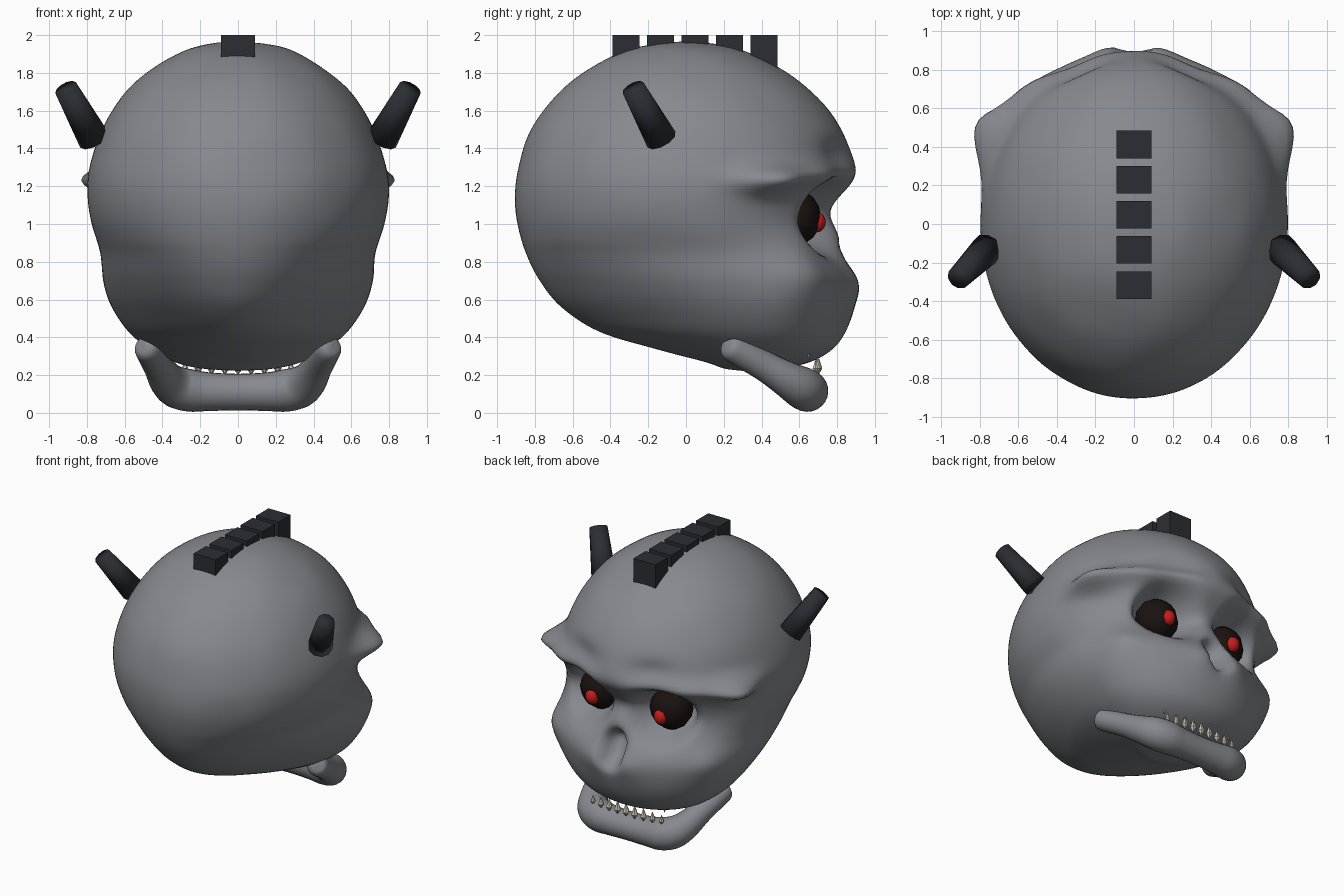
import bpy, bmesh, math
from mathutils import Vector, noise

if "Cube" in bpy.data.objects:
    bpy.data.objects.remove(bpy.data.objects["Cube"])


def mat(name, rgb):
    m = bpy.data.materials.new(name)
    m.diffuse_color = (*rgb, 1)
    m.use_nodes = True
    m.node_tree.nodes["Principled BSDF"].inputs["Base Color"].default_value = m.diffuse_color
    return m


SKIN = mat("slate_bone", (0.24, 0.25, 0.275))
DARK = mat("dark_horn", (0.024, 0.027, 0.034))
BLACK = mat("eye_black", (0.010, 0.006, 0.005))
RED = mat("pupil_red", (0.55, 0.012, 0.012))
BONE = mat("tooth", (0.62, 0.58, 0.47))


def finish(name, bm, material, smooth=True):
    bmesh.ops.recalc_face_normals(bm, faces=bm.faces)
    me = bpy.data.meshes.new(name)
    for f in bm.faces:
        f.smooth = smooth
    bm.to_mesh(me)
    bm.free()
    ob = bpy.data.objects.new(name, me)
    bpy.context.collection.objects.link(ob)
    me.materials.append(material)
    return ob


def catmull(a, b, c, d, t):
    return [0.5 * (2 * q + (r - p) * t + (2 * p - 5 * q + 4 * r - s) * t * t
                   + (3 * q - p - 3 * r + s) * t ** 3) for p, q, r, s in zip(a, b, c, d)]


def spline(rows, steps):
    rows = [rows[0]] + rows + [rows[-1]]
    out = [catmull(*rows[i:i + 4], k / steps) for i in range(len(rows) - 3) for k in range(steps)]
    return out + [list(rows[-1])]


# skull cross-sections: height, back y, front y, half width, y of widest point
SECTIONS = [
    (.222, .30, .30, 0, .30), (.235, .20, .50, .20, .34), (.27, .10, .66, .34, .39),
    (.34, -.17, .78, .47, .42), (.43, -.46, .845, .58, .41), (.56, -.66, .89, .665, .37),
    (.70, -.775, .905, .71, .27), (.85, -.85, .835, .73, .15), (1.0, -.893, .81, .775, .04),
    (1.14, -.907, .85, .797, 0), (1.28, -.893, .90, .79, -.01), (1.45, -.843, .85, .74, 0),
    (1.6, -.755, .757, .665, 0), (1.73, -.635, .63, .565, 0), (1.84, -.485, .475, .43, 0),
    (1.92, -.32, .305, .28, 0), (1.955, -.16, .155, .14, 0), (1.967, 0, 0, 0, 0)]

# sculpting dabs: centre, radius, push, falloff power (mirrored in x)
DABS = [
    ((.29, .72, 1.04), (.19, .35, .185), (0, -.28, 0), 2),      # eye socket
    ((0, .85, 1.08), (.13, .3, .10), (0, -.06, 0), 1),          # nose bridge
    ((0, .87, .755), (.085, .3, .12), (0, -.14, 0), 2),         # nose cavity
    ((.14, .88, .68), (.10, .3, .12), (0, .02, 0), 1),          # nose rim
    ((.68, .42, 1.235), (.17, .17, .07), (.125, .085, 0), 1),   # brow wing
    ((.53, .64, 1.265), (.15, .2, .055), (.03, .05, 0), 1),     # outer brow ridge
    ((.30, .82, 1.26), (.16, .3, .05), (0, .015, 0), 1),        # inner brow ridge
    ((.27, .80, 1.37), (.17, .3, .08), (0, -.045, 0), 1),       # hollow above brow
    ((.60, .58, .75), (.18, .22, .16), (.035, .06, 0), 1)]      # cheekbone


def sculpt(p):
    side = -1 if p.x < 0 else 1
    q = Vector((abs(p.x), p.y, p.z))
    out = p + p.normalized() * .006 * noise.noise(p * 4)        # faint surface unevenness
    for c, r, push, power in DABS:
        d2 = sum(((q[i] - c[i]) / r[i]) ** 2 for i in range(3))
        out += Vector((push[0] * side, push[1], push[2])) * math.exp(-min(d2 ** power, 60))
    return out


def bridge(bm, rings):
    for a, b in zip(rings, rings[1:]):
        for k in range(len(a)):
            j = (k + 1) % len(a)
            bm.faces.new((a[k], a[j], b[j], b[k]))


def skull(n=128):
    bm = bmesh.new()
    rows = spline(SECTIONS, 6)
    rings = []
    for z, yb, yf, w, ym in rows[1:-1]:
        ring = []
        pinch = .3 * min(1, max(0, (.9 - z) / .4))              # rounder lower back
        for k in range(n):
            a = math.tau * k / n
            s = math.sin(a)
            y = ym + s * (yf - ym if s > 0 else ym - yb)
            x = w * math.cos(a) * (1 - (pinch * s * s if s < 0 else 0))
            ring.append(bm.verts.new(sculpt(Vector((x, y, z)))))
        rings.append(ring)
    bridge(bm, rings)
    for ring, row in ((rings[0], rows[0]), (rings[-1], rows[-1])):
        pole = bm.verts.new((0, row[4], row[0]))
        for k in range(n):
            bm.faces.new((ring[k], ring[(k + 1) % n], pole))
    finish("skull", bm, SKIN)


# lower jaw: swept tube with rounded ends
def jaw(n=24):
    half = [(.50, .205, .362, .002), (.496, .21, .36, .04), (.485, .23, .35, .066),
            (.465, .28, .325, .076), (.42, .42, .245, .08), (.38, .53, .18, .095),
            (.33, .605, .138, .11), (.25, .64, .118, .112), (.15, .648, .112, .102),
            (0, .65, .11, .097)]
    pts = spline(half + [(-x, y, z, r) for x, y, z, r in half[-2::-1]], 4)
    pos = [Vector(p[:3]) for p in pts]
    bm = bmesh.new()
    rings = []
    for i, p in enumerate(pos):
        t = (pos[min(i + 3, len(pos) - 1)] - pos[max(i - 3, 0)]).normalized()
        u = Vector((0, .3, 1)).cross(t).normalized()
        v = t.cross(u)
        rings.append([bm.verts.new(p + pts[i][3] * (u * math.cos(a) + v * math.sin(a)))
                      for a in (math.tau * k / n for k in range(n))])
    bridge(bm, rings)
    bm.faces.new(rings[0])
    bm.faces.new(rings[-1])
    finish("lower_jaw", bm, SKIN)


skull()
jaw()


def ball(name, loc, scale, material, seg=12):
    bm = bmesh.new()
    bmesh.ops.create_uvsphere(bm, u_segments=seg, v_segments=8, radius=1)
    for v in bm.verts:
        v.co = Vector([a * b + c for a, b, c in zip(v.co, scale, loc)])
    finish(name, bm, material)


def horn(name, a, b, r1, r2):
    a, b = Vector(a), Vector(b)
    bm = bmesh.new()
    bmesh.ops.create_cone(bm, cap_ends=True, segments=10, radius1=r1, radius2=r2, depth=(b - a).length)
    ob = finish(name, bm, DARK)
    ob.location = (a + b) / 2
    ob.rotation_euler = (b - a).to_track_quat('Z', 'Y').to_euler()


# eyes, pupils and horns on both sides
for s, label in ((-1, "left"), (1, "right")):
    ball("eye_" + label, (s * .285, .575, 1.035), (.15, .14, .15), BLACK)
    ball("pupil_" + label, (s * .28, .69, 1.01), (.05, .05, .055), RED)
    horn("horn_" + label, (s * .762, -.13, 1.447), (s * .912, -.28, 1.72), .085, .062)

# crest blocks along the crown
for i in range(5):
    bm = bmesh.new()
    bmesh.ops.create_cube(bm, size=1)
    for v in bm.verts:
        v.co = Vector((v.co.x * .18, v.co.y * .143 + .413 - i * .1825, v.co.z * .18 + 1.91))
    finish(f"crest_block_{i + 1}", bm, DARK, False)


# teeth: small pointed diamonds
def tooth(name, x, y, z, r, down, up):
    bm = bmesh.new()
    ring = [bm.verts.new((x + r * math.cos(math.tau * k / 6), y + r * math.sin(math.tau * k / 6), z))
            for k in range(6)]
    for h in (-down, up):
        tip = bm.verts.new((x, y, z + h))
        for k in range(6):
            bm.faces.new((ring[k], ring[(k + 1) % 6], tip))
    finish(name, bm, BONE, False)


for i in range(9):
    k = (i - 4) / 4
    tooth(f"lower_tooth_{i + 1}", k * .28, .70 - .015 * k * k, .235, .025 - .008 * k * k, .035, .068 - .02 * k * k)
for i in range(7):
    k = (i - 3) / 3
    tooth(f"upper_tooth_{i + 1}", k * .28, .665 - .015 * k * k, .335, .016, .055, .03)
